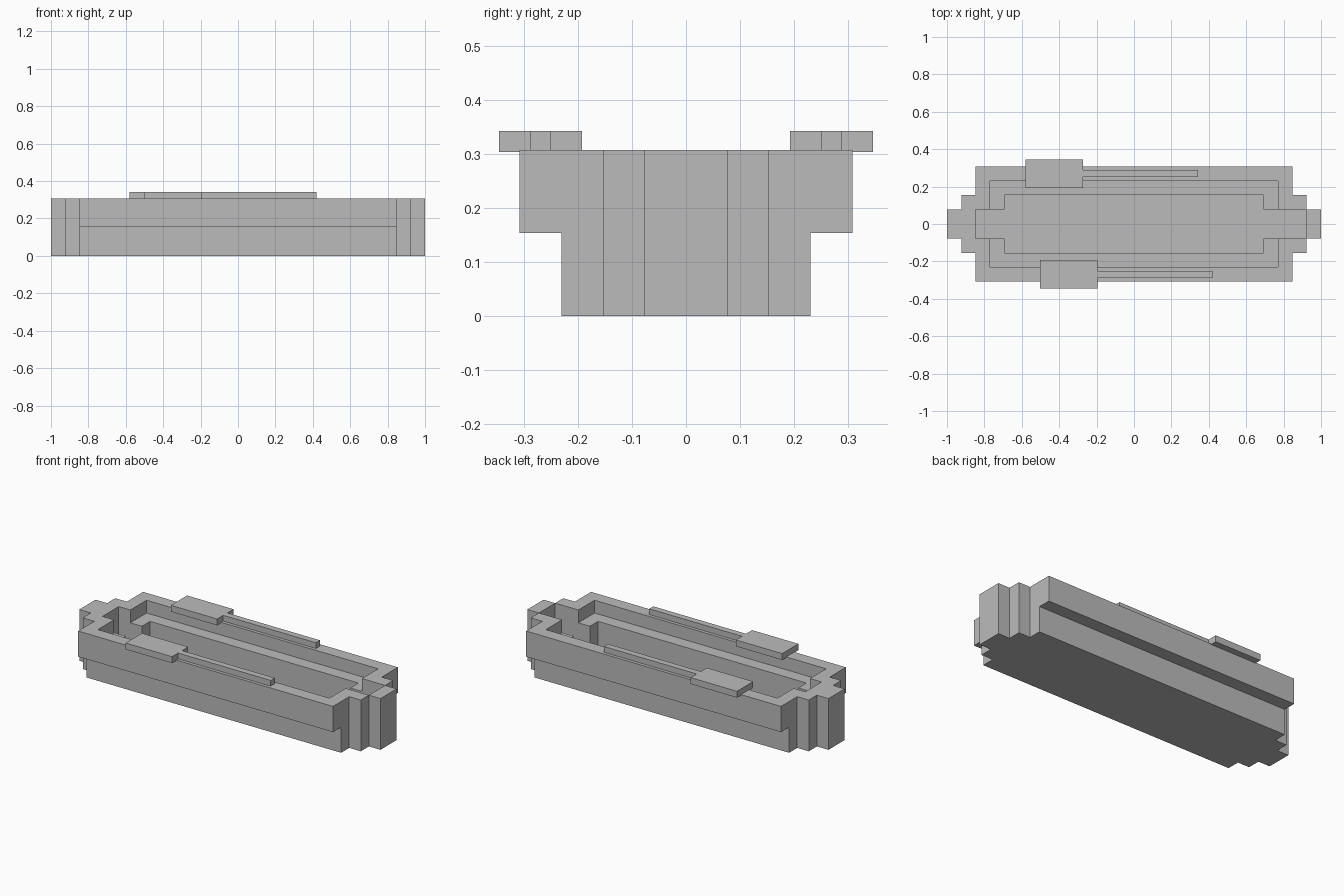
import bpy
import bmesh

U = 2 / 26  # one block of the hull grid

if "Cube" in bpy.data.objects:
    bpy.data.objects.remove(bpy.data.objects["Cube"])

grey = bpy.data.materials.new("plain_grey")
grey.use_nodes = True
grey.diffuse_color = (0.5, 0.5, 0.5, 1)
grey.node_tree.nodes["Principled BSDF"].inputs["Base Color"].default_value = (0.5, 0.5, 0.5, 1)


def prism(name, outline, z0, z1):
    """Extrude a flat outline, given in blocks, from z0 to z1."""
    bm = bmesh.new()
    base = bm.faces.new([bm.verts.new((x * U, y * U, z0 * U)) for x, y in outline])
    top = bmesh.ops.extrude_face_region(bm, geom=[base])["geom"]
    moved = [v for v in top if isinstance(v, bmesh.types.BMVert)]
    bmesh.ops.translate(bm, verts=moved, vec=(0, 0, (z1 - z0) * U))
    bmesh.ops.recalc_face_normals(bm, faces=bm.faces)
    mesh = bpy.data.meshes.new(name)
    bm.to_mesh(mesh)
    bm.free()
    mesh.materials.append(grey)
    obj = bpy.data.objects.new(name, mesh)
    bpy.context.collection.objects.link(obj)
    return obj


def rect(x0, x1, y0, y1):
    return [(x0, y0), (x1, y0), (x1, y1), (x0, y1)]


def cut(target, outline, z0, z1):
    """Subtract a prism from the target and remove the cutter."""
    cutter = prism("cutter", outline, z0, z1)
    cutter.hide_render = True
    mod = target.modifiers.new("cut", "BOOLEAN")
    mod.operation, mod.solver, mod.object = "DIFFERENCE", "EXACT", cutter
    bpy.context.view_layer.objects.active = target
    bpy.ops.object.modifier_apply(modifier=mod.name)
    bpy.data.objects.remove(cutter)


# Hull with stepped bow and stern, mirrored from one quarter outline
quarter = [(13, 1), (12, 1), (12, 2), (11, 2), (11, 4)]
half = quarter + [(-x, y) for x, y in reversed(quarter)]
hull = prism("boat_hull", half + [(x, -y) for x, y in reversed(half)], 0, 4)

# Narrower lower sides
for y0, y1 in ((3, 5), (-5, -3)):
    cut(hull, rect(-11.5, 11.5, y0, y1), -1, 2)

# Cockpit: shallow ledge, deep well, and end slots
cut(hull, rect(-10, 10, -3, 3), 3, 5)
cut(hull, rect(-9, 9, -2, 2), 1, 5)
cut(hull, rect(-11, 12, -1, 1), 1, 5)

# Paddles resting on the rims: wide blade and thin shaft
for side, y, x in (("right", -3.5, -6.55), ("left", 3.5, -7.55)):
    blade_end = x + 4
    outline = [(x, y - 1), (blade_end, y - 1), (blade_end, y - .25), (x + 12, y - .25),
               (x + 12, y + .25), (blade_end, y + .25), (blade_end, y + 1), (x, y + 1)]
    prism("paddle_" + side, outline, 3.95, 4.45)
